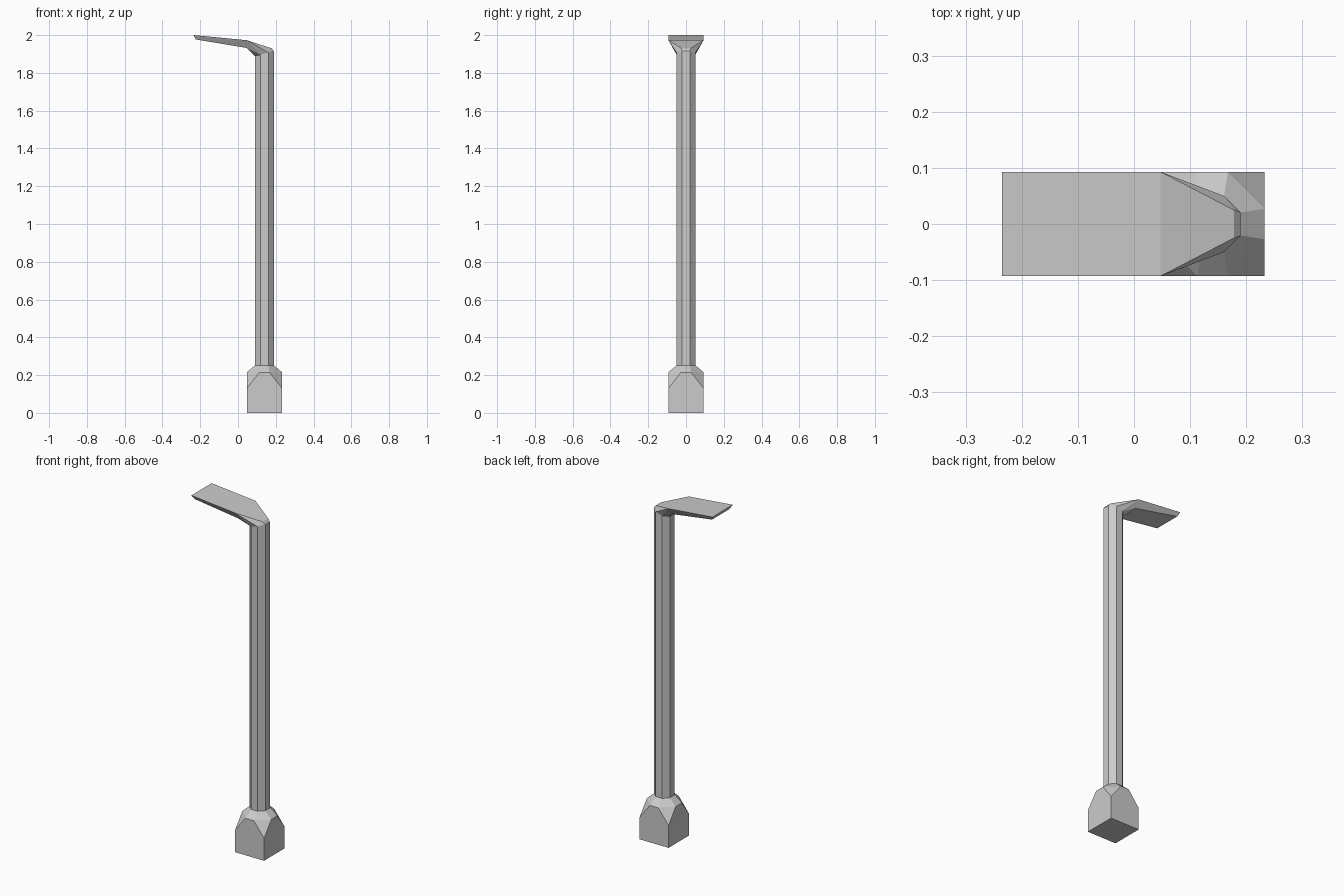
import bpy, bmesh, math
from mathutils import Vector

if "Cube" in bpy.data.objects:
    bpy.data.objects.remove(bpy.data.objects["Cube"])

CX = 0.14      # pole axis
W = 0.093      # half width of base and lamp head
R = 0.05       # half width of the octagonal pole


def octagon(half, flat, z):
    """Eight points: sides at distance half, each side 2*flat long; z is a function of x offset."""
    xy = [(half, -flat), (half, flat), (flat, half), (-flat, half),
          (-half, flat), (-half, -flat), (-flat, -half), (flat, -half)]
    return [Vector((CX + x, y, z(x))) for x, y in xy]


def pair(x, y, z):
    return [Vector((x, y, z)), Vector((x, -y, z))]


def hull(name, points, seams=()):
    """Convex flat-faced part; faces lying wholly on a seam to another part are left open."""
    bm = bmesh.new()
    for p in points:
        bm.verts.new(p)
    bmesh.ops.convex_hull(bm, input=bm.verts)
    inner = [f for f in bm.faces if any(
        all(any((v.co - s).length < 1e-5 for s in seam) for v in f.verts) for seam in seams)]
    bmesh.ops.delete(bm, geom=inner, context='FACES')
    bmesh.ops.dissolve_limit(bm, angle_limit=math.radians(2), verts=bm.verts, edges=bm.edges)
    mesh = bpy.data.meshes.new(name)
    bm.to_mesh(mesh)
    bm.free()
    ob = bpy.data.objects.new(name, mesh)
    bpy.context.collection.objects.link(ob)


flat = R * math.tan(math.pi / 8)
pole_low = octagon(R, flat, lambda x: 0.252)
pole_top = octagon(R, flat, lambda x: 1.902 + 0.27 * x)

# Square footing with cut corners rising to the pole
footing = [p for z in (0, 0.13) for x in (CX - W, CX + W) for p in pair(x, W, z)]
hull("footing", footing + octagon(W, 0.027, lambda x: 0.215) + pole_low, [pole_low])

# Octagonal pole
hull("pole", pole_low + pole_top, [pole_low, pole_top])

# Elbow flaring from the pole into the lamp head
mouth = pair(0.047, W, 1.973) + pair(0.045, 0.066, 1.932)
hull("elbow", pole_top + pair(0.178, 0.025, 1.93) + mouth, [pole_top, mouth])

# Flat tapered lamp head
tip = pair(-0.235, W, 2.0) + pair(-0.224, 0.08, 1.977)
hull("lamp_head", mouth + tip, [mouth])
